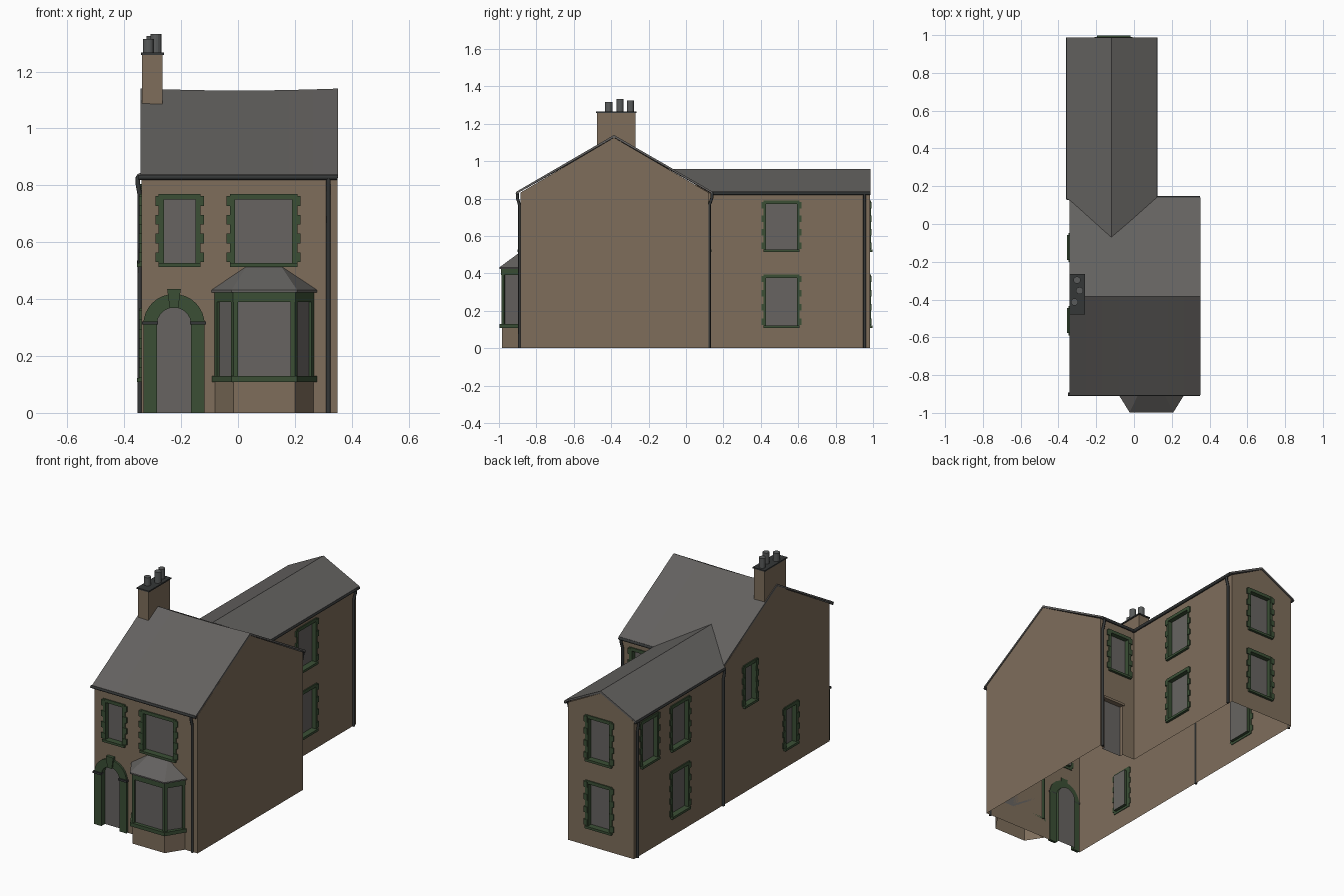
import bpy, bmesh, math
from mathutils import Vector

if "Cube" in bpy.data.objects:
    bpy.data.objects.remove(bpy.data.objects["Cube"])


def material(name, col):
    m = bpy.data.materials.new(name)
    m.diffuse_color = (*col, 1)
    m.use_nodes = True
    m.node_tree.nodes["Principled BSDF"].inputs["Base Color"].default_value = m.diffuse_color
    return m


STONE = material("brown stone", (0.21, 0.155, 0.105))
GREY = material("grey glass and doors", (0.135, 0.127, 0.12))
GREEN = material("dark green trim", (0.043, 0.078, 0.036))
SLATE = material("roof slate", (0.125, 0.12, 0.115))
IRON = material("dark iron", (0.035, 0.038, 0.038))
POT = material("chimney pot grey", (0.10, 0.105, 0.105))


def loft(bm, rings, side=0, first=0, caps=(True, True)):
    """Skin a list of equal-length closed rings; cap the ends."""
    vs = [[bm.verts.new(p) for p in r] for r in rings]
    n = len(vs[0])
    for a, b in zip(vs, vs[1:]):
        for i in range(n):
            j = (i + 1) % n
            bm.faces.new((a[i], a[j], b[j], b[i])).material_index = side
    if caps[0]:
        bm.faces.new(vs[0]).material_index = first
    if caps[1]:
        bm.faces.new(vs[-1]).material_index = side


def finish(name, bm, *mats):
    bmesh.ops.recalc_face_normals(bm, faces=bm.faces)
    me = bpy.data.meshes.new(name)
    bm.to_mesh(me)
    bm.free()
    for m in mats:
        me.materials.append(m)
    ob = bpy.data.objects.new(name, me)
    bpy.context.collection.objects.link(ob)
    return ob


class Wall:
    """Wall-local coordinates: u along the wall, z up, d outwards."""
    def __init__(self, x, y, ux, uy):
        self.o, self.u, self.n = Vector((x, y, 0)), Vector((ux, uy, 0)), Vector((uy, -ux, 0))

    def at(self, u, z, d):
        return self.o + self.u * u + self.n * d + Vector((0, 0, z))

    def outline(self, pts, d):
        return [self.at(u, z, d) for u, z in pts]

    def box(self, bm, u0, u1, z0, z1, d0, d1, side=0, first=0):
        q = [(u0, z0), (u1, z0), (u1, z1), (u0, z1)]
        loft(bm, [self.outline(q, d0), self.outline(q, d1)], side, first)


FRONT = Wall(0, -0.885, 1, 0)
RIGHT = Wall(0.10, 0, 0, 1)
LEFT = Wall(-0.34, 0, 0, -1)
REAR = Wall(0, 0.983, -1, 0)
YARD = Wall(0, 0.12, -1, 0)
cutters = bmesh.new()
DEPTH = -0.022


# windows: recess cutter plus a quoined green surround
def window(name, wall, c, half, z0, z1, jamb=0.019):
    wall.box(cutters, c - half, c + half, z0, z1, DEPTH, 0.03, 2, 1)
    bm = bmesh.new()
    out = half + jamb
    wall.box(bm, c - out, c + out, z1, z1 + 0.02, -0.004, 0.006)
    wall.box(bm, c - out, c + out, z0 - 0.014, z0, -0.004, 0.015)
    for s in (-1, 1):
        u = sorted((c + s * half, c + s * out))
        wall.box(bm, *u, z0, z1, -0.004, 0.006)
        q = sorted((c + s * (half + 0.004), c + s * (out + 0.011)))
        for i in range(4):
            zc = z0 + 0.02 + (z1 - z0 - 0.025) * i / 3
            wall.box(bm, *q, zc - 0.017, zc + 0.017, -0.004, 0.008)
    finish(name + "_surround", bm, GREEN)


window("front_left_window", FRONT, -0.205, 0.055, 0.527, 0.75)
window("front_right_window", FRONT, 0.09, 0.1, 0.527, 0.75)
for level, z0, z1 in (("lower", 0.122, 0.375), ("upper", 0.527, 0.77)):
    window("wing_right_" + level, RIGHT, 0.51, 0.083, z0, z1, 0.013)
    window("wing_left_" + level, LEFT, -0.545, 0.075, z0, z1, 0.013)
    window("wing_rear_" + level, REAR, 0.108, 0.07, z0, z1)
window("wing_left_small", LEFT, -0.835, 0.07, 0.535, 0.785, 0.013)
window("yard_window", YARD, -0.21, 0.062, 0.527, 0.765)
window("side_upper_window", LEFT, 0.125, 0.047, 0.527, 0.75)
window("side_lower_window", LEFT, 0.512, 0.047, 0.122, 0.348)

# doors: arched at the front, plain at the back
CX, CZ, RI, RO = -0.225, 0.31, 0.06, 0.108
arc = [math.pi * (1 - i / 16) for i in range(17)]
dirs = [(-1, None)] + [(math.cos(a), math.sin(a)) for a in arc] + [(1, None)]


def arch(r, foot):
    return [(CX + r * c, foot if s is None else CZ + r * s) for c, s in dirs]


door = arch(RI, -0.05)
loft(cutters, [FRONT.outline(door, DEPTH), FRONT.outline(door, 0.04)], 2, 1)
YARD.box(cutters, -0.318, -0.185, -0.05, 0.32, DEPTH, 0.03, 0, 1)
bm = bmesh.new()
loft(bm, [[FRONT.at(*o, -0.004), FRONT.at(*o, 0.012), FRONT.at(*i, 0.012), FRONT.at(*i, -0.004)]
          for o, i in zip(arch(RO, 0), arch(RI, 0))])
key = [(CX - 0.015, 0.368), (CX + 0.015, 0.368), (CX + 0.024, 0.436), (CX - 0.024, 0.436)]
loft(bm, [FRONT.outline(key, -0.004), FRONT.outline(key, 0.02)])
finish("front_door_arch", bm, GREEN)
bm = bmesh.new()
for s in (-1, 1):
    FRONT.box(bm, *sorted((CX + s * 0.057, CX + s * 0.113)), 0.31, 0.322, -0.004, 0.02)
finish("door_arch_imposts", bm, IRON)
bm = bmesh.new()
YARD.box(bm, -0.325, -0.178, 0.32, 0.335, -0.004, 0.008)
finish("yard_door_lintel", bm, STONE)

# walls: two gabled prisms joined, windows cut, left open underneath
bm = bmesh.new()
gable = [(-0.885, 0), (-0.885, 0.832), (-0.385, 1.126), (0.12, 0.832), (0.12, 0)]
loft(bm, [[(x, y, z) for y, z in gable] for x in (-0.34, 0.35)])
walls = finish("house_walls", bm, STONE, GREY, GREEN)
bm = bmesh.new()
gable = [(-0.34, 0), (-0.34, 0.83), (-0.12, 0.943), (0.10, 0.83), (0.10, 0)]
loft(bm, [[(x, y, z) for x, z in gable] for y in (0.05, 0.983)])
wing = finish("wing_walls", bm, STONE, GREY, GREEN)
cutter = finish("opening_cutter", cutters, STONE, GREY, GREEN)
bpy.context.view_layer.objects.active = walls
for tool, op in ((wing, 'UNION'), (cutter, 'DIFFERENCE')):
    mod = walls.modifiers.new("cut", 'BOOLEAN')
    mod.object, mod.operation, mod.solver = tool, op, 'EXACT'
    bpy.ops.object.modifier_apply(modifier=mod.name)
    bpy.data.objects.remove(tool)
bm = bmesh.new()
bm.from_mesh(walls.data)
under = [f for f in bm.faces if all(abs(v.co.z) < 1e-4 for v in f.verts)]
bmesh.ops.delete(bm, geom=under, context='FACES')
bm.to_mesh(walls.data)
bm.free()

# roofs: main one sags a little along its ridge
bm = bmesh.new()
prof = [(-0.905, 0.838), (-0.385, 1.14), (0.14, 0.838), (0.14, 0.826), (-0.385, 1.127), (-0.905, 0.826)]
loft(bm, [[(-0.342 + 0.694 * t / 8, y, z - 0.007 * math.sin(math.pi * t / 8) * (z > 1))
           for y, z in prof] for t in range(9)])
finish("main_roof", bm, SLATE)
bm = bmesh.new()
prof = [(-0.355, 0.838, 0.135), (-0.12, 0.958, -0.07), (0.12, 0.838, 0.135),
        (0.12, 0.827, 0.135), (-0.12, 0.944, -0.07), (-0.355, 0.827, 0.135)]
loft(bm, [[(x, y, z) for x, z, y in prof], [(x, 0.987, z) for x, z, y in prof]])
finish("wing_roof", bm, SLATE)

# bay window
YW = -0.885


def bay(k, z):
    return [(-0.08 - k, YW, z), (-0.015 - k * 0.6, -0.985 - k, z),
            (0.2 + k * 0.6, -0.985 - k, z), (0.265 + k, YW, z)]


bm = bmesh.new()
loft(bm, [bay(0, 0), bay(0, 0.115)], caps=(False, True))
finish("bay_base", bm, STONE)
bm = bmesh.new()
loft(bm, [bay(-0.009, 0.12), bay(-0.009, 0.4)])
finish("bay_glass", bm, GREY)
bm = bmesh.new()
loft(bm, [bay(0.012, 0.108), bay(0.012, 0.13)])
loft(bm, [bay(0.003, 0.39), bay(0.003, 0.428)])
pts = bay(0.002, 0)
for a, b in zip(pts, pts[1:]):
    e = Vector(b) - Vector(a)
    w = Wall(a[0], a[1], e.x / e.length, e.y / e.length)
    for u in (0, e.length - 0.016):
        w.box(bm, u, u + 0.016, 0.12, 0.4, -0.018, 0)
finish("bay_frame", bm, GREEN)
bm = bmesh.new()
l, r = (0.03, YW, 0.515), (0.152, YW, 0.515)
loft(bm, [bay(0.013, 0.424), bay(0.013, 0.432), [l, l, r, r]])
bmesh.ops.remove_doubles(bm, verts=bm.verts, dist=1e-4)
finish("bay_roof", bm, SLATE)

# chimney
bm = bmesh.new()
FRONT.box(bm, -0.337, -0.265, 1.0, 1.26, -0.615, -0.41)
finish("chimney_stack", bm, STONE)
bm = bmesh.new()
FRONT.box(bm, -0.341, -0.26, 1.258, 1.266, -0.62, -0.405)
finish("chimney_cap", bm, IRON)
for i, (x, y, top) in enumerate(((-0.315, -0.413, 1.315), (-0.288, -0.353, 1.332), (-0.302, -0.297, 1.325))):
    bm = bmesh.new()
    loft(bm, [[(x + 0.019 * math.cos(a * math.pi / 8), y + 0.019 * math.sin(a * math.pi / 8), z)
               for a in range(16)] for z in (1.26, top)])
    finish("chimney_pot_%d" % (i + 1), bm, POT)


# gutters and downpipes
def tube(name, pts, r):
    cu = bpy.data.curves.new(name, 'CURVE')
    cu.dimensions, cu.bevel_depth, cu.bevel_resolution, cu.use_fill_caps = '3D', r, 2, True
    sp = cu.splines.new('POLY')
    sp.points.add(len(pts) - 1)
    for p, q in zip(sp.points, pts):
        p.co = (*q, 1)
    cu.materials.append(IRON)
    ob = bpy.data.objects.new(name, cu)
    bpy.context.collection.objects.link(ob)
    bpy.ops.object.select_all(action='DESELECT')
    ob.select_set(True)
    bpy.context.view_layer.objects.active = ob
    bpy.ops.object.convert(target='MESH')


tube("front_gutter", [(-0.35, -0.902, 0.828), (0.35, -0.902, 0.828)], 0.009)
tube("yard_gutter", [(0.11, 0.139, 0.828), (0.35, 0.139, 0.828)], 0.009)
tube("wing_right_gutter", [(0.116, 0.13, 0.828), (0.116, 0.987, 0.828)], 0.009)
tube("wing_left_gutter", [(-0.352, 0.13, 0.828), (-0.352, 0.987, 0.828)], 0.008)
for name, wall, u, out in (("front", FRONT, 0.318, 0.017), ("yard", YARD, -0.336, 0.019),
                           ("wing_right", RIGHT, 0.955, 0.016), ("wing_left_rear", LEFT, -0.955, 0.012),
                           ("wing_left_front", LEFT, -0.135, 0.012)):
    tube(name + "_downpipe", [wall.at(u, 0.828, out), wall.at(u, 0.805, out),
                              wall.at(u, 0.765, 0.005), wall.at(u, 0, 0.005)], 0.008)
